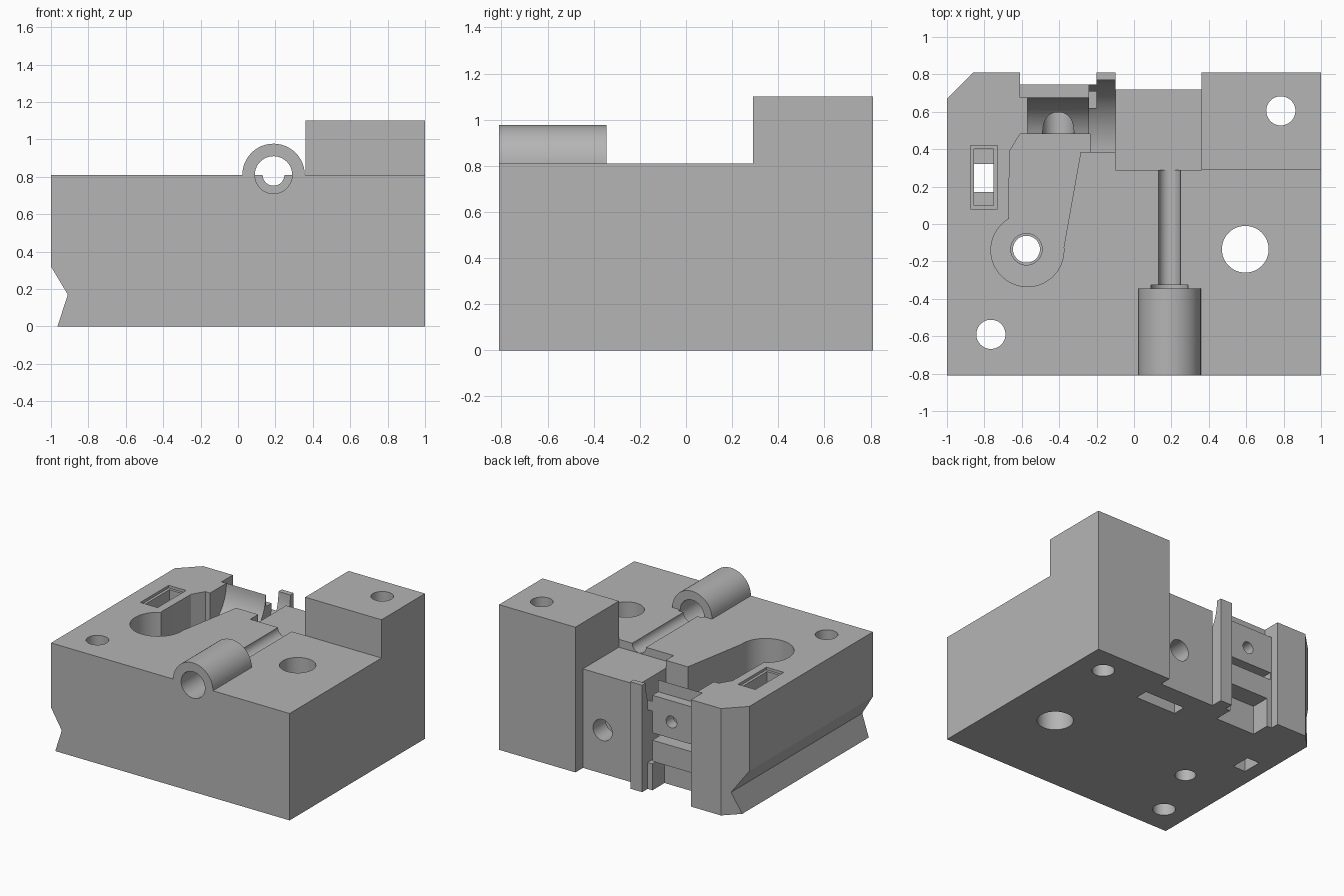
import bpy, bmesh, math
from mathutils import Vector

cube = bpy.data.objects.get("Cube")
if cube:
    bpy.data.objects.remove(cube, do_unlink=True)

grey = bpy.data.materials.new("light_grey")
grey.use_nodes = True
COLOUR = (0.46, 0.46, 0.46, 1)
grey.diffuse_color = COLOUR
grey.node_tree.nodes["Principled BSDF"].inputs["Base Color"].default_value = COLOUR


def prism(name, outline, axis, lo, hi):
    """Extrude a 2D outline along an axis; outline is (y,z), (x,z) or (x,y)."""
    place = {"x": lambda a, b, t: (t, a, b),
             "y": lambda a, b, t: (a, t, b),
             "z": lambda a, b, t: (a, b, t)}[axis]
    bm = bmesh.new()
    face = bm.faces.new([bm.verts.new(place(a, b, lo)) for a, b in outline])
    ext = bmesh.ops.extrude_face_region(bm, geom=[face])
    moved = [v for v in ext["geom"] if isinstance(v, bmesh.types.BMVert)]
    bmesh.ops.translate(bm, verts=moved, vec=Vector(place(0, 0, hi - lo)))
    bmesh.ops.recalc_face_normals(bm, faces=bm.faces)
    mesh = bpy.data.meshes.new(name)
    bm.to_mesh(mesh)
    bm.free()
    mesh.materials.append(grey)
    ob = bpy.data.objects.new(name, mesh)
    bpy.context.scene.collection.objects.link(ob)
    return ob


def arc(a, b, r, start, end, n):
    angles = [math.radians(start + (end - start) * i / n) for i in range(n + 1)]
    return [(a + r * math.cos(t), b + r * math.sin(t)) for t in angles]


def box(name, x0, x1, y0, y1, z0, z1):
    return prism(name, [(x0, y0), (x1, y0), (x1, y1), (x0, y1)], "z", z0, z1)


def rod(name, a, b, r, axis, lo, hi):
    return prism(name, arc(a, b, r, 0, 360, 48)[:-1], axis, lo, hi)


# Main block with a V notch along its right side
body = prism("extruder_body", [(-1, 0.81), (-1, 0.32), (-0.91, 0.17),
                               (-0.965, 0), (1, 0), (1, 0.81)], "y", -0.81, 0.81)


def combine(tool, operation="DIFFERENCE"):
    mod = body.modifiers.new(tool.name, "BOOLEAN")
    mod.operation = operation
    mod.solver = "EXACT"
    mod.object = tool
    bpy.context.view_layer.objects.active = body
    bpy.ops.object.modifier_apply(modifier=mod.name)
    bpy.data.objects.remove(tool, do_unlink=True)


# Raised mount and front tube
combine(box("raised_mount", 0.36, 1, 0.29, 0.81, 0.5, 1.1), "UNION")
combine(rod("front_tube", 0.19, 0.81, 0.167, "y", -0.81, -0.345), "UNION")

# Back corner chamfer and back steps
combine(prism("corner_chamfer", [(-1.1, 0.57), (-0.76, 0.91), (-1.1, 0.91)], "z", -1, 2))
combine(box("middle_back_step", -0.1, 0.36, 0.72, 1, -1, 2))
combine(box("middle_top_step", -0.1, 0.36, 0.29, 1, 0.75, 2))
combine(box("bar_back_step", -0.61, -0.2, 0.745, 1, -1, 2))
combine(box("bar_top_step", -0.61, -0.2, 0.675, 1, 0.72, 2))

# Curved bearing hollow and its narrower extension
combine(prism("bearing_hollow", arc(0.385, 0.81, 0.385, -90, 0, 20)
              + [(0.77, 1), (0.385, 1)], "x", -0.24, -0.1))
combine(prism("idler_hollow", arc(0.39, 0.81, 0.285, -72, 0, 14)
              + [(0.675, 1), (0.478, 1)], "x", -0.57, -0.2))

# Keyhole shaped pocket
combine(prism("arm_pocket", [(-0.67, 0.035), (-0.665, 0.39), (-0.61, 0.48),
                             (-0.235, 0.48), (-0.235, 0.385), (-0.285, 0.385)]
              + arc(-0.57, -0.14, 0.195, 5, -240, 36), "z", 0.41, 1))

# Slot and recess under the back bar
combine(box("bar_slot", -0.6, -0.23, 0.62, 1, 0.38, 0.435))
combine(box("lower_recess", -0.57, -0.24, 0.6, 1, -0.1, 0.22))
combine(box("fin_side_gap", -0.24, -0.2, 0.62, 1, 0.2, 0.6))

# Filament path
combine(rod("filament_hole", -0.4, 0.56, 0.045, "y", 0.45, 1))
combine(rod("filament_groove", -0.405, 0.53, 0.085, "y", 0.45, 0.66))

# Tube bore and shallow shaft channel
combine(rod("tube_bore", 0.19, 0.81, 0.1, "y", -1, -0.325))
combine(rod("shaft_channel", 0.19, 0.81, 0.058, "y", -0.4, 0.32))

# Vertical screw holes
for i, (x, y, r) in enumerate([(0.785, 0.605, 0.078), (0.595, -0.135, 0.125),
                               (-0.765, -0.59, 0.078), (-0.575, -0.135, 0.072)]):
    combine(rod(f"screw_hole_{i}", x, y, r, "z", -1, 2))
combine(rod("pivot_counterbore", -0.575, -0.135, 0.084, "z", 0.2, 1))

# Back screw hole with its nut slot
combine(rod("back_screw_hole", 0.195, 0.33, 0.08, "y", 0.3, 1))
combine(box("nut_slot", 0.03, 0.37, 0.47, 0.57, -0.1, 0.45))

# Stepped spring slot
combine(box("spring_slot_rim", -0.875, -0.73, 0.08, 0.42, 0.79, 1))
combine(box("spring_slot", -0.855, -0.75, 0.1, 0.4, 0.35, 1))
combine(box("spring_slot_exit", -0.855, -0.75, 0.17, 0.32, -0.1, 0.5))

bpy.ops.object.select_all(action="DESELECT")
body.select_set(True)
bpy.context.view_layer.objects.active = body
bpy.ops.object.shade_smooth_by_angle(angle=math.radians(25))
